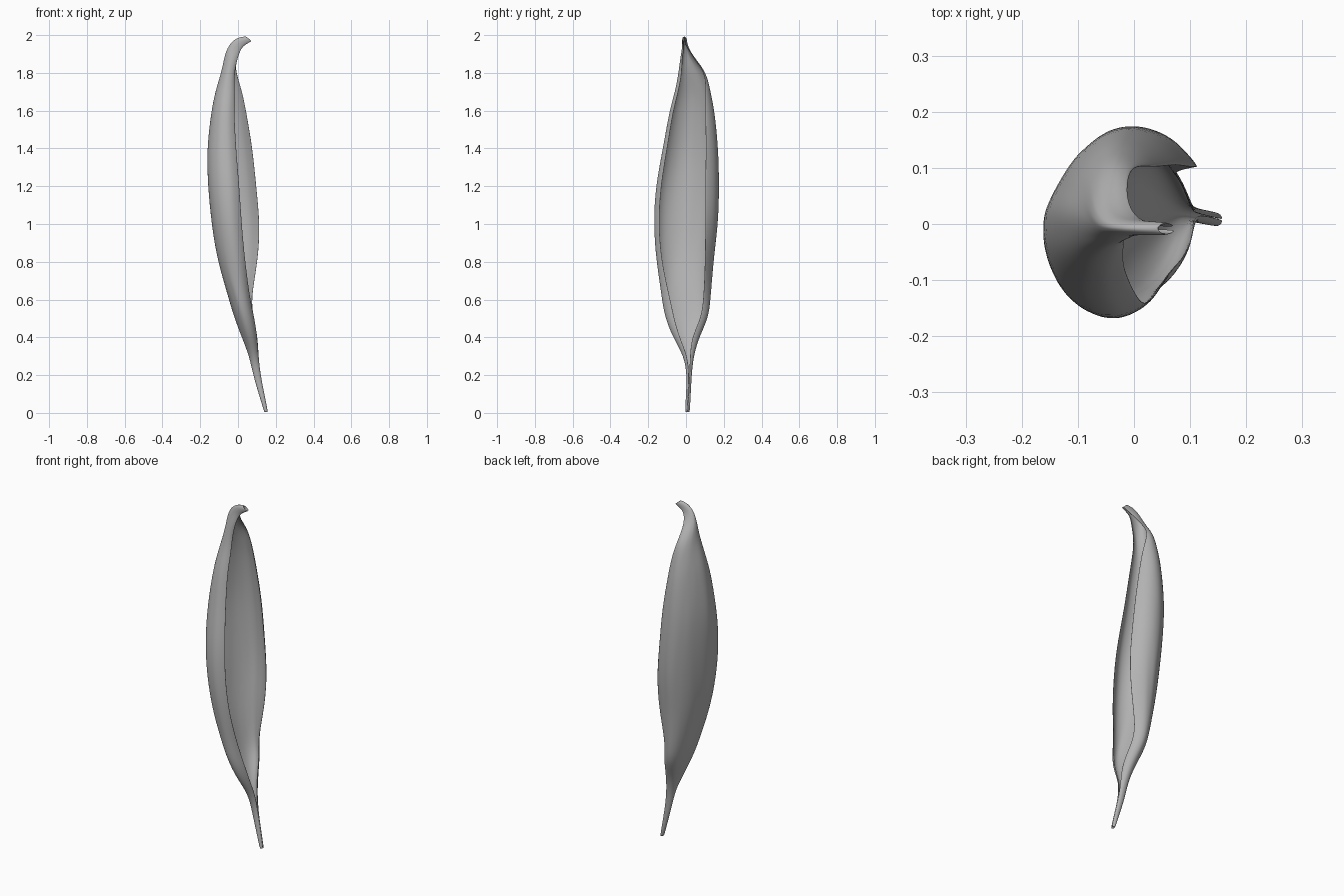
import bpy, bmesh, math, random

if "Cube" in bpy.data.objects:
    bpy.data.objects.remove(bpy.data.objects["Cube"])
random.seed(4)

mat = bpy.data.materials.new("dry leaf grey")
mat.use_nodes = True
GREY = (0.45, 0.45, 0.45, 1)
mat.diffuse_color = GREY
mat.node_tree.nodes["Principled BSDF"].inputs["Base Color"].default_value = GREY

# Curled sections: height, x range, y range, angles of the front and back edges
SECTIONS = [
    (0, .14, .16, -.005, .02, -3, 3),
    (.1, .11, .14, 0, .025, -3, 3),
    (.2, .08, .12, .005, .03, -5, 5),
    (.3, .06, .11, -.01, .04, -15, 15),
    (.4, .02, .11, -.07, .07, -30, 25),
    (.5, -.02, .1, -.11, .12, -36, 40),
    (.6, -.05, .085, -.13, .13, -42, 45),
    (.8, -.11, .11, -.16, .145, -66, 42),
    (1, -.14, .12, -.175, .17, -74, 35),
    (1.2, -.16, .11, -.165, .175, -73, 32),
    (1.4, -.165, .09, -.125, .17, -75, 32),
    (1.6, -.14, .055, -.09, .15, -74, 34),
    (1.7, -.12, .04, -.06, .13, -70, 42),
    (1.8, -.09, .015, -.04, .11, -65, 60),
    (1.88, -.075, .015, -.03, .045, -50, 70),
    (1.94, -.05, .02, -.02, .01, -25, 50),
    (1.97, -.005, .045, -.02, .005, -20, 30),
    (1.98, .045, .075, -.02, .003, -20, 30),
]
COLS = 24


def section_points(z, x0, x1, y0, y1, front, back):
    """Points along an open elliptical curl, with a shallow midrib groove."""
    points = []
    wide = min(x1 - x0, y1 - y0) > .1
    # The tip hooks over, so its sections lean forward
    tilt = max(0, z - 1.92) * 15
    # The curl is skewed and its front edge tucked in above the lower flap
    skew = min(1, max(0, (z - .5) / .4)) * wide
    for i in range(COLS + 1):
        t = i / COLS
        a = math.radians(back + (360 + front - back) * t)
        diagonal = math.sin(2 * a)
        r = 1 + random.uniform(-.01, .01)
        r += skew * (.08 * diagonal - .1 * t ** 12)
        if wide:
            r -= .03 * math.exp(-((t - .5) * 14) ** 2)
        if math.cos(a) < 0 < math.sin(a):
            r += .06 * skew * diagonal
        # Wavy flare low on the back edge
        flare = .025 * math.exp(-((z - .88) / .18) ** 2) * (1 - t) ** 10
        dx = r * (x1 - x0) / 2 * math.cos(a)
        dy = r * (y1 - y0) / 2 * math.sin(a)
        points.append(((x0 + x1) / 2 + dx + flare, (y0 + y1) / 2 + dy, z - tilt * dx))
    return points


# Rolled blade with its stalk and hooked tip, one continuous sheet
bm = bmesh.new()
rows = [[bm.verts.new(p) for p in section_points(*s)] for s in SECTIONS]
for low, high in zip(rows, rows[1:]):
    for i in range(COLS):
        bm.faces.new((low[i], low[i + 1], high[i + 1], high[i]))
bm.normal_update()
mesh = bpy.data.meshes.new("rolled_leaf")
bm.to_mesh(mesh)
bm.free()
mesh.materials.append(mat)
leaf = bpy.data.objects.new("rolled_leaf", mesh)
bpy.context.collection.objects.link(leaf)

thickness = leaf.modifiers.new("thickness", 'SOLIDIFY')
thickness.thickness = .004
thickness.offset = -1
smooth = leaf.modifiers.new("smooth", 'SUBSURF')
smooth.levels = smooth.render_levels = 2

bpy.context.view_layer.objects.active = leaf
leaf.select_set(True)
bpy.ops.object.shade_smooth()
